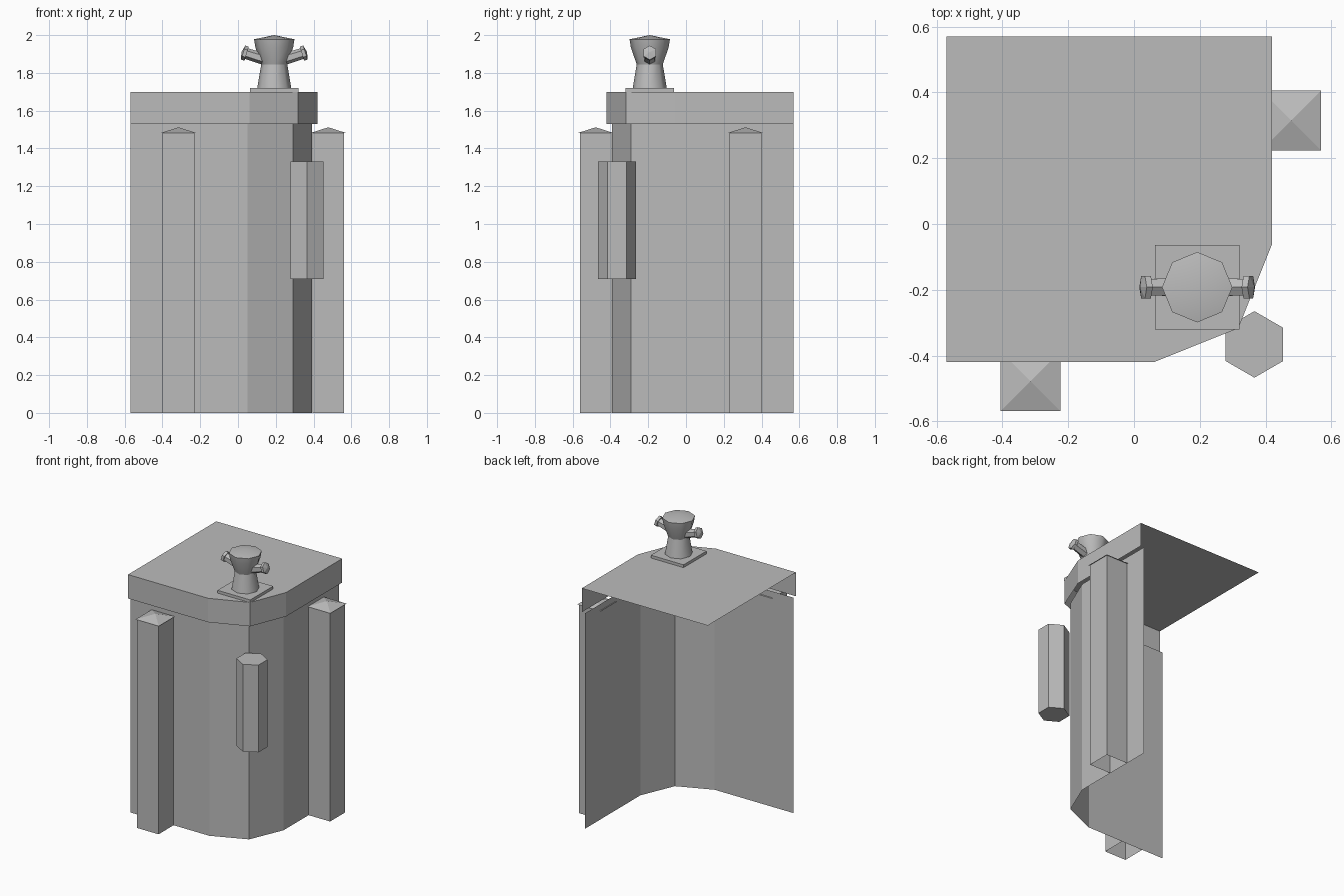
import bpy, bmesh, math
from mathutils import Matrix, Vector

cube = bpy.data.objects.get("Cube")
if cube:
    bpy.data.objects.remove(cube, do_unlink=True)

GREY = (0.5, 0.5, 0.5, 1.0)
grey = bpy.data.materials.new("plain_grey")
grey.use_nodes = True
grey.diffuse_color = GREY
grey.node_tree.nodes["Principled BSDF"].inputs["Base Color"].default_value = GREY


def finish(name, bm, smooth=None):
    mesh = bpy.data.meshes.new(name)
    bm.to_mesh(mesh)
    bm.free()
    mesh.materials.append(grey)
    obj = bpy.data.objects.new(name, mesh)
    bpy.context.collection.objects.link(obj)
    if smooth:
        bpy.ops.object.select_all(action='DESELECT')
        obj.select_set(True)
        bpy.context.view_layer.objects.active = obj
        bpy.ops.object.shade_smooth_by_angle(angle=math.radians(smooth))


def strip(bm, path, z0, z1):
    """Upright sheet along a plan path; returns its top vertices."""
    low = [bm.verts.new((x, y, z0)) for x, y in path]
    top = [bm.verts.new((x, y, z1)) for x, y in path]
    for i in range(len(path) - 1):
        bm.faces.new((low[i], low[i + 1], top[i + 1], top[i]))
    return top


def ring(r, sides, turn):
    return [(r * math.cos(turn + math.tau * i / sides),
             r * math.sin(turn + math.tau * i / sides)) for i in range(sides)]


def lathe(name, profile, sides, matrix, turn=0.0, smooth=None):
    """Turn (radius, height) pairs; zero radius closes to a point."""
    bm = bmesh.new()
    prev = None
    for r, h in profile:
        if r == 0:
            cur = [bm.verts.new((0, 0, h))]
        else:
            cur = [bm.verts.new((x, y, h)) for x, y in ring(r, sides, turn)]
        if prev:
            for i in range(sides):
                j = (i + 1) % sides
                if len(prev) == 1:
                    bm.faces.new((prev[0], cur[j], cur[i]))
                elif len(cur) == 1:
                    bm.faces.new((prev[i], prev[j], cur[0]))
                else:
                    bm.faces.new((prev[i], prev[j], cur[j], cur[i]))
        prev = cur
    bm.transform(matrix)
    finish(name, bm, smooth)


def corner_path(side, bend, knee):
    """Front and right runs joined by a two-facet corner."""
    return [(-BACK, -side), (bend, -side), (knee, -knee),
            (side, -bend), (side, BACK)]


BACK = 0.57

# Open wall sheet
bm = bmesh.new()
strip(bm, corner_path(0.393, 0.05, 0.291), 0, 1.53)
finish("wall", bm)

# Lid: flat top with a skirt on the front and right only
bm = bmesh.new()
top = strip(bm, corner_path(0.42, 0.06, 0.317), 1.53, 1.70)
bm.faces.new(top + [bm.verts.new((-BACK, BACK, 1.70))])
finish("lid", bm)

# Square pillars with low, slightly overhanging pyramid caps
ROOT2 = math.sqrt(2)
for label, x, y in (("front", -0.315, -0.478), ("side", 0.478, 0.315)):
    place = Matrix.Translation((x, y, 0))
    lathe(label + "_pillar", [(0.084 * ROOT2, 0), (0.084 * ROOT2, 1.484)],
          4, place, math.pi / 4)
    lathe(label + "_pillar_cap",
          [(0, 1.483), (0.091 * ROOT2, 1.483), (0, 1.512)],
          4, place, math.pi / 4)

# Hexagonal block on the corner
lathe("corner_block", [(0, 0.71), (0.101, 0.71), (0.101, 1.33), (0, 1.33)],
      6, Matrix.Translation((0.366, -0.366, 0)), math.pi / 2)

# Valve base plate
AXIS = Vector((0.192, -0.192, 0))
bm = bmesh.new()
bmesh.ops.create_cube(bm, size=1, matrix=Matrix.Translation(AXIS + Vector((0, 0, 1.71)))
                      @ Matrix.Diagonal((0.257, 0.257, 0.02, 1)))
finish("valve_plate", bm)

# Eight-sided valve neck with a flared head on top
lathe("valve_neck", [(0.09, 1.72), (0.069, 1.845)],
      8, Matrix.Translation(AXIS), smooth=50)
lathe("valve_head", [(0.069, 1.845), (0.1, 1.935), (0.107, 1.978), (0, 2.0)],
      8, Matrix.Translation(AXIS), smooth=50)

# Two nozzles rising outward
for label, sign in (("left", 1), ("right", -1)):
    aim = Matrix.Rotation(sign * math.radians(73), 4, 'Y')
    lathe(label + "_nozzle",
          [(0.032, 0.03), (0.029, 0.153), (0.039, 0.153),
           (0.039, 0.172), (0, 0.182)],
          6, Matrix.Translation(AXIS + Vector((0, 0, 1.857))) @ aim)
